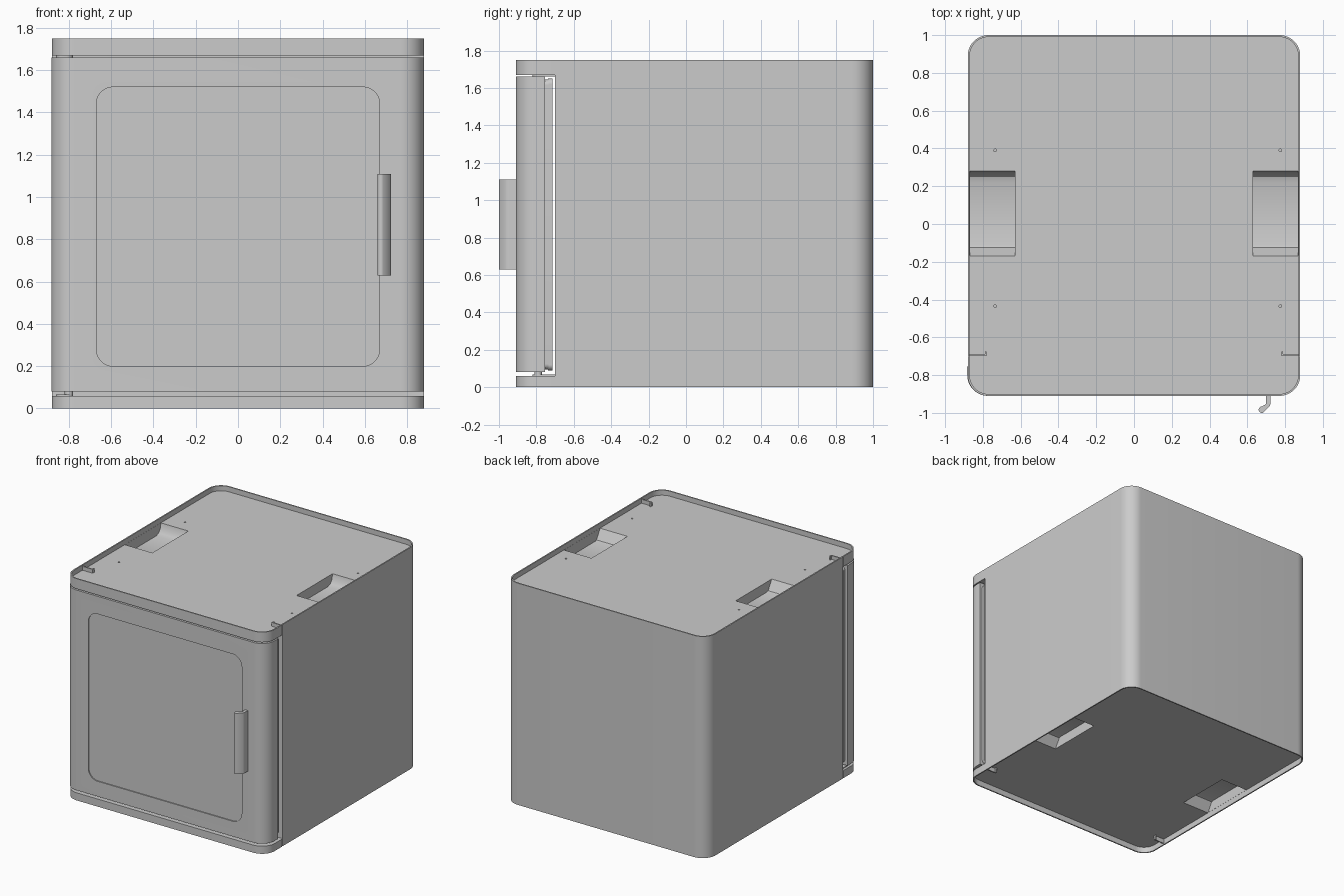
import bpy, bmesh, math
from mathutils import Vector

if "Cube" in bpy.data.objects:
    bpy.data.objects.remove(bpy.data.objects["Cube"])


def outline(x0, x1, y0, y1, r_front, r_back, n=12):
    """Rectangle outline with separate radii at the low and high y corners."""
    pts = []
    for cx, cy, sx, sy, r, start in ((x0, y0, 1, 1, r_front, 180), (x1, y0, -1, 1, r_front, 270),
                                     (x1, y1, -1, -1, r_back, 0), (x0, y1, 1, -1, r_back, 90)):
        if r == 0:
            pts.append((cx, cy))
            continue
        for i in range(n + 1):
            a = math.radians(start + 90 * i / n)
            pts.append((cx + sx * r + r * math.cos(a), cy + sy * r + r * math.sin(a)))
    return pts


def prism(name, pts, axis, lo, hi):
    """Extrude a 2D outline along an axis from lo to hi."""
    place = {'X': lambda a, b, t: (t, a, b),
             'Y': lambda a, b, t: (a, t, b),
             'Z': lambda a, b, t: (a, b, t)}[axis]
    bm = bmesh.new()
    face = bm.faces.new([bm.verts.new(place(a, b, lo)) for a, b in pts])
    ext = bmesh.ops.extrude_face_region(bm, geom=[face])
    shift = Vector(place(0, 0, hi - lo))
    bmesh.ops.translate(bm, vec=shift, verts=[v for v in ext['geom'] if isinstance(v, bmesh.types.BMVert)])
    bmesh.ops.recalc_face_normals(bm, faces=bm.faces)
    mesh = bpy.data.meshes.new(name)
    bm.to_mesh(mesh)
    bm.free()
    ob = bpy.data.objects.new(name, mesh)
    bpy.context.collection.objects.link(ob)
    return ob


def box(name, x0, x1, y0, y1, z0, z1):
    return prism(name, [(x0, y0), (x1, y0), (x1, y1), (x0, y1)], 'Z', z0, z1)


def disc(name, x, y, r, z0, z1, n=16):
    pts = [(x + r * math.cos(2 * math.pi * i / n), y + r * math.sin(2 * math.pi * i / n)) for i in range(n)]
    return prism(name, pts, 'Z', z0, z1)


def select(ob):
    bpy.ops.object.select_all(action='DESELECT')
    ob.select_set(True)
    bpy.context.view_layer.objects.active = ob


def cut(target, cutter):
    select(target)
    mod = target.modifiers.new('cut', 'BOOLEAN')
    mod.operation, mod.solver, mod.object = 'DIFFERENCE', 'EXACT', cutter
    bpy.ops.object.modifier_apply(modifier=mod.name)
    bpy.data.objects.remove(cutter)


W, FRONT, BACK, TOP = 0.88, -0.91, 1.0, 1.75
SEAM = -0.70                     # front of the main body
DECK, FLOOR = 1.71, 0.045        # sunken top and bottom panels

# Cabinet: full footprint, with door opening, storage space and sunken panels
cabinet = prism('cabinet', outline(-W, W, FRONT, BACK, 0.11, 0.11), 'Z', 0, TOP)
cut(cabinet, box('cutter', -1, 1, -1.1, SEAM, 0.06, 1.67))
cut(cabinet, prism('cutter', outline(-0.77, 0.77, 0.17, 1.57, 0.05, 0.05), 'Y', -0.8, 0.85))
rim = outline(-W + 0.01, W - 0.01, FRONT + 0.01, BACK - 0.01, 0.10, 0.10)
cut(cabinet, prism('cutter', rim, 'Z', DECK, 1.9))
cut(cabinet, prism('cutter', rim, 'Z', -0.2, FLOOR))

# Hand-grip pockets in the top and bottom, both sides
grip = [(-0.17, 1.74), (-0.17, 1.71), (-0.125, 1.635), (-0.11, 1.63), (0.22, 1.63),
        (0.25, 1.64), (0.27, 1.665), (0.28, 1.71), (0.28, 1.74)]
for side in (-1, 1):
    lo, hi = sorted((side * 0.63, side * 0.869))
    cut(cabinet, prism('cutter', grip, 'X', lo, hi))
    cut(cabinet, prism('cutter', [(y, DECK + FLOOR - z) for y, z in grip], 'X', lo, hi))
    # Seam between the main body and the front caps
    lo, hi = sorted((side * 0.877, side * 0.9))
    cut(cabinet, box('cutter', lo, hi, SEAM - 0.005, SEAM - 0.001, -0.1, 1.9))

# Screw holes in the top panel
for x in (-0.735, 0.775):
    for y in (-0.435, 0.39):
        cut(cabinet, disc('cutter', x, y, 0.007, DECK - 0.02, DECK + 0.02))

# Small ribs joining the rim behind the front caps
parts = [cabinet]
for side, label in ((-1, 'left'), (1, 'right')):
    for z0, z1, level in ((DECK - 0.005, 1.74, 'top'), (0.01, FLOOR + 0.005, 'bottom')):
        a, b, c = side * 0.875, side * 0.79, side * 0.78
        pts = [(a, -0.698), (c, -0.698), (c, -0.675), (b, -0.675), (b, -0.688), (a, -0.688)]
        parts.append(prism(f'{level}_rib_{label}', pts, 'Z', z0, z1))

# Door with a shallow recessed front panel
door = prism('door', outline(-0.883, W, FRONT, -0.755, 0.11, 0), 'Z', 0.08, 1.66)
cut(door, prism('cutter', outline(-0.67, 0.67, 0.2, 1.52, 0.08, 0.08), 'Y', -1.0, FRONT + 0.008))
parts.append(door)

# Door back plate and seal frame
parts.append(prism('door_back_plate', outline(-0.86, 0.86, 0.095, 1.645, 0.03, 0.03), 'Y', -0.757, -0.735))
seal = prism('door_seal', outline(-0.855, 0.855, 0.09, 1.65, 0.03, 0.03), 'Y', -0.737, -0.715)
cut(seal, prism('cutter', outline(-0.79, 0.79, 0.155, 1.585, 0.03, 0.03), 'Y', -0.8, -0.6))
parts.append(seal)

# Hinges on the left: plate and pin above and below the door
for level, z0, z1, zp in (('lower', 0.05, 0.09, 0.06), ('upper', 1.65, 1.68, 1.662)):
    parts.append(disc(f'{level}_hinge_pin', -0.80, -0.79, 0.02, z0, z1, 24))
    parts.append(prism(f'{level}_hinge_plate', outline(-0.86, -0.78, -0.82, SEAM + 0.01, 0.03, 0),
                       'Z', zp - 0.002, zp + 0.007))

# Handle: straight stem, angled grip and rounded lip
lip = [(0.677 + 0.017 * math.cos(math.radians(a)), -0.983 + 0.017 * math.sin(math.radians(a)))
       for a in range(-60, -271, -15)]
profile = [(0.70, -0.90), (0.70, -0.947), (0.696, -0.955)] + lip[::-1] + \
          [(0.718, -0.965), (0.723, -0.952), (0.723, -0.90)]
parts.append(prism('handle', profile, 'Z', 0.63, 1.11))

for ob in parts:
    select(ob)
    bpy.ops.object.shade_smooth_by_angle(angle=math.radians(30))
